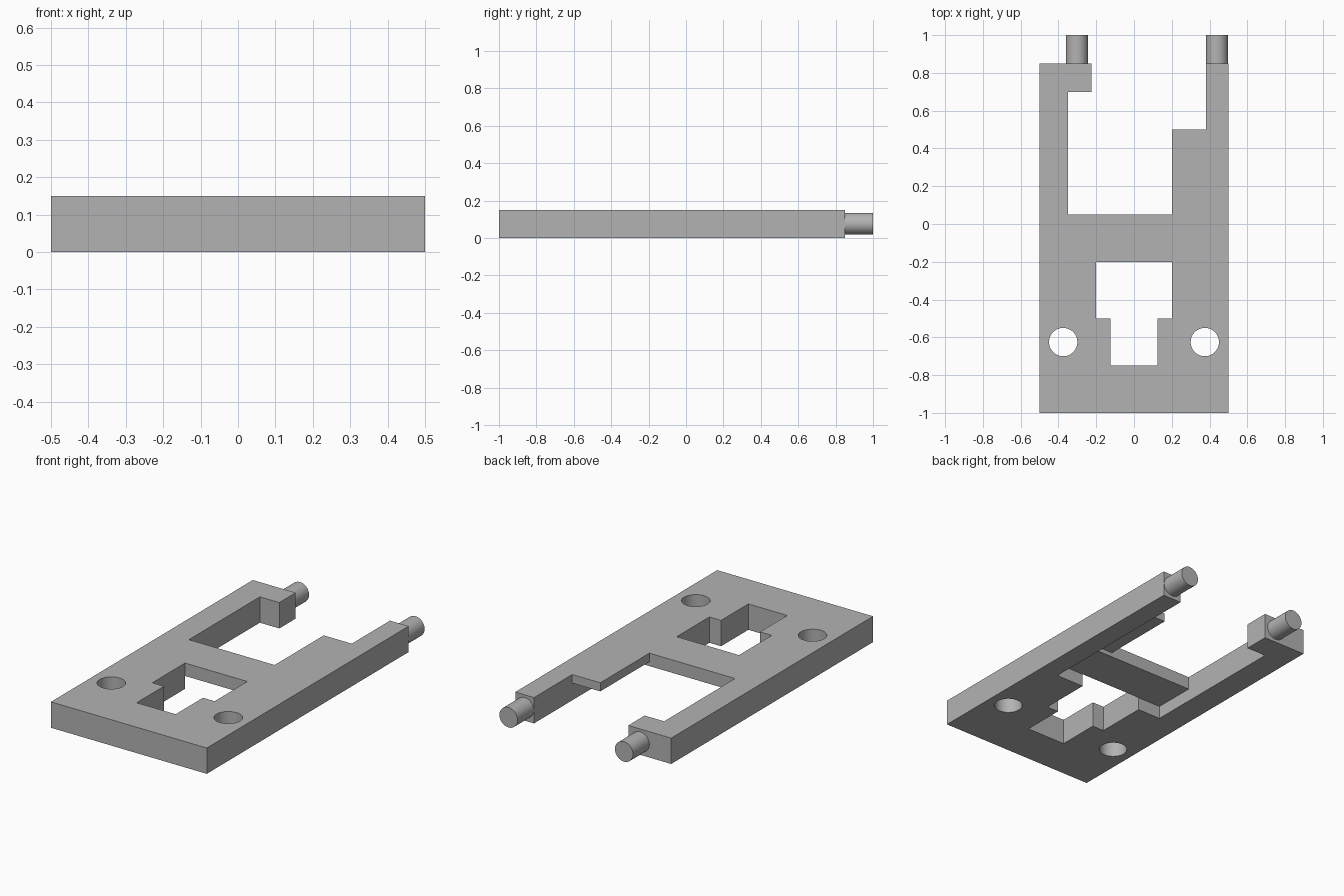
import bpy, bmesh, math
from mathutils import Matrix

cube = bpy.data.objects.get("Cube")
if cube:
    bpy.data.objects.remove(cube, do_unlink=True)

THICK = 0.15
grey = bpy.data.materials.new("plain grey")
grey.use_nodes = True
colour = (0.45, 0.45, 0.45, 1)
grey.diffuse_color = colour
grey.node_tree.nodes["Principled BSDF"].inputs["Base Color"].default_value = colour


def add_object(name, bm):
    bmesh.ops.recalc_face_normals(bm, faces=bm.faces[:])
    mesh = bpy.data.meshes.new(name)
    bm.to_mesh(mesh)
    bm.free()
    mesh.materials.append(grey)
    obj = bpy.data.objects.new(name, mesh)
    bpy.context.collection.objects.link(obj)
    return obj


def prism(name, outline, z0, z1):
    bm = bmesh.new()
    face = bm.faces.new([bm.verts.new((x, y, z0)) for x, y in outline])
    top = bmesh.ops.extrude_face_region(bm, geom=[face])["geom"]
    verts = [v for v in top if isinstance(v, bmesh.types.BMVert)]
    bmesh.ops.translate(bm, verts=verts, vec=(0, 0, z1 - z0))
    return add_object(name, bm)


def box(name, x0, x1, y0, y1, z0, z1):
    return prism(name, [(x0, y0), (x1, y0), (x1, y1), (x0, y1)], z0, z1)


def cylinder(name, centre, radius, depth, along_y=False):
    bm = bmesh.new()
    turn = Matrix.Rotation(math.pi / 2 if along_y else 0, 4, "X")
    bmesh.ops.create_cone(bm, cap_ends=True, segments=48, radius1=radius, radius2=radius,
                          depth=depth, matrix=Matrix.Translation(centre) @ turn)
    return add_object(name, bm)


def smooth(obj):
    bpy.ops.object.select_all(action="DESELECT")
    obj.select_set(True)
    bpy.context.view_layer.objects.active = obj
    bpy.ops.object.shade_smooth_by_angle(angle=math.radians(30))


# Forked plate: one hooked arm and one arm with a ledge
plate = prism("forked_plate", [
    (-0.5, -1), (0.5, -1), (0.5, 0.85), (0.38, 0.85), (0.38, 0.5), (0.2, 0.5),
    (0.2, 0.05), (-0.35, 0.05), (-0.35, 0.7), (-0.225, 0.7), (-0.225, 0.85), (-0.5, 0.85),
], 0, THICK)

# Stepped slot, underside recesses and the two round holes
cutters = [
    prism("slot_cutter", [
        (-0.125, -0.75), (0.125, -0.75), (0.125, -0.5), (0.2, -0.5),
        (0.2, -0.2), (-0.2, -0.2), (-0.2, -0.5), (-0.125, -0.5),
    ], -0.1, THICK + 0.1),
    box("crossbar_recess_cutter", -0.35, 0.38, -0.2, 0.05, -0.1, THICK / 2),
    box("ledge_recess_cutter", 0.2, 0.38, 0.05, 0.6, -0.1, 0.1),
]
for side in (-1, 1):
    cutters.append(cylinder("hole_cutter", (side * 0.375, -0.625, THICK / 2), 0.075, 0.4))

for cutter in cutters:
    cutter.hide_render = True
    mod = plate.modifiers.new(cutter.name, "BOOLEAN")
    mod.operation = "DIFFERENCE"
    mod.solver = "EXACT"
    mod.object = cutter

# Bake the cuts and drop the cutters
graph = bpy.context.evaluated_depsgraph_get()
baked = bpy.data.meshes.new_from_object(plate.evaluated_get(graph))
plate.modifiers.clear()
plate.data = baked
for cutter in cutters:
    bpy.data.objects.remove(cutter, do_unlink=True)
smooth(plate)

# Round pegs on the arm ends
for name, x in (("right_peg", -0.302), ("left_peg", 0.439)):
    smooth(cylinder(name, (x, 0.9, 0.076), 0.058, 0.2, along_y=True))
